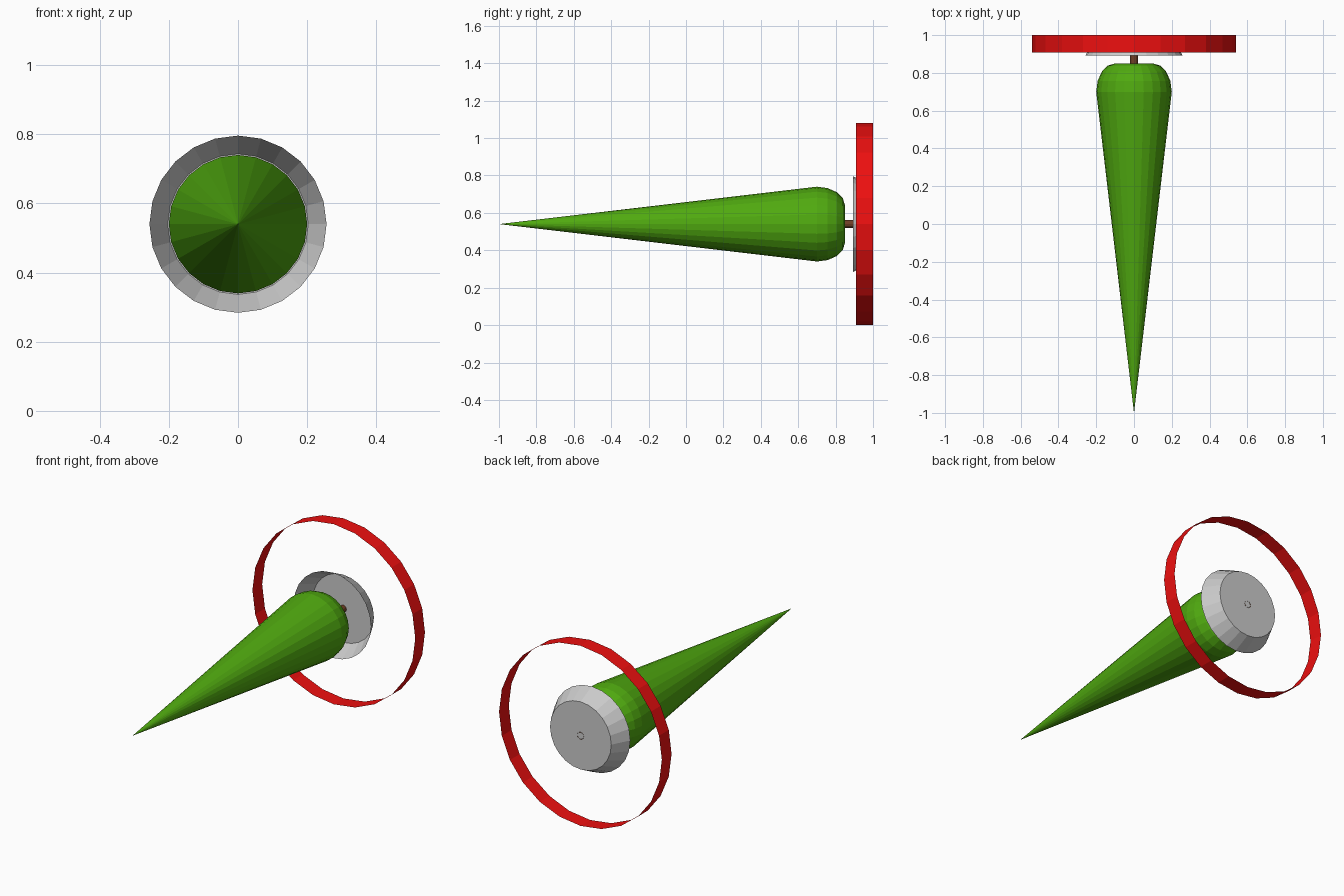
import bpy, bmesh, math

if "Cube" in bpy.data.objects:
    bpy.data.objects.remove(bpy.data.objects["Cube"])

SIDES = 24
CZ = 0.54  # height of the shared axis


def material(name, rgb):
    m = bpy.data.materials.new(name)
    m.diffuse_color = (*rgb, 1)
    m.use_nodes = True
    m.node_tree.nodes["Principled BSDF"].inputs["Base Color"].default_value = m.diffuse_color
    return m


def lathe(name, profile, sides=SIDES, mat=None):
    """Spin (radius, y) points about the y axis; radius 0 closes to a point."""
    bm = bmesh.new()
    rings = []
    for r, y in profile:
        if r == 0:
            rings.append([bm.verts.new((0, y, CZ))] * sides)
        else:
            rings.append([bm.verts.new((r * math.sin(2 * math.pi * i / sides), y,
                                        CZ + r * math.cos(2 * math.pi * i / sides)))
                          for i in range(sides)])
    for a, b in zip(rings, rings[1:]):
        for i in range(sides):
            j = (i + 1) % sides
            bm.faces.new(dict.fromkeys((a[i], a[j], b[j], b[i])))
    bmesh.ops.recalc_face_normals(bm, faces=bm.faces)
    me = bpy.data.meshes.new(name)
    bm.to_mesh(me)
    bm.free()
    ob = bpy.data.objects.new(name, me)
    bpy.context.collection.objects.link(ob)
    if mat:
        me.materials.append(mat)
    return ob


green = material("green", (0.08, 0.40, 0.005))
red = material("red", (0.85, 0.005, 0.005))
brown = material("brown", (0.16, 0.05, 0.02))

# Long pointed body with a rounded rear shoulder
shoulder = [(0.1 + 0.1 * math.cos(math.radians(a)), 0.70 + 0.15 * math.sin(math.radians(a)))
            for a in (0, 22.5, 45, 67.5, 90)]
lathe("pointed_body", [(0, -1)] + shoulder + [(0, 0.85)], mat=green)

# Thin shaft joining body and cup
lathe("shaft", [(0.021, 0.85), (0.021, 1.0)], sides=12, mat=brown)

# Shallow cup, open toward the front
lathe("rear_cup", [(0.256, 0.893), (0.203, 0.998), (0, 0.998)])

# Thin open hoop around the cup
lathe("hoop", [(0.54, 0.908), (0.54, 1.0)], mat=red)
